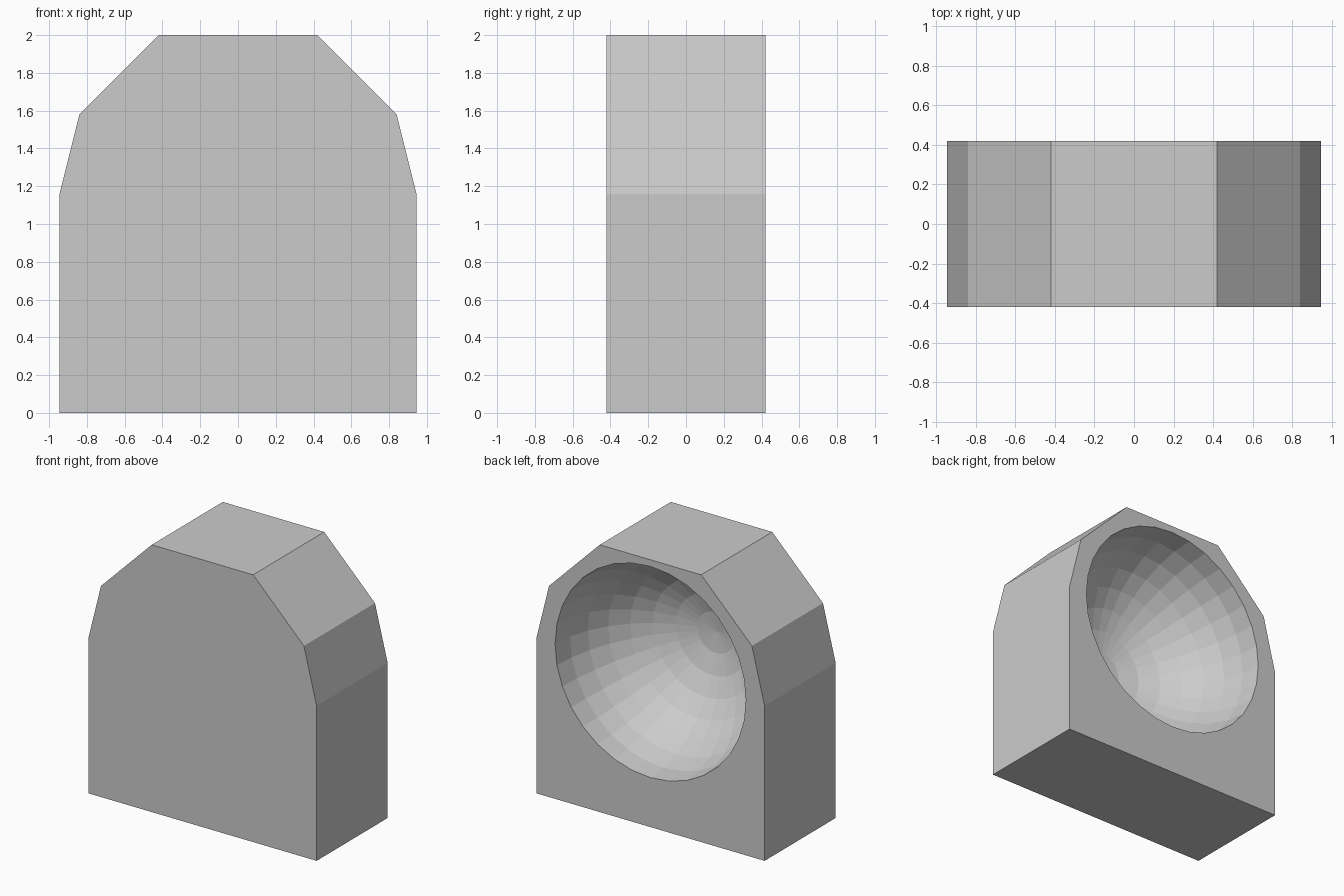
import bpy, bmesh
from math import pi
from mathutils import Matrix

if "Cube" in bpy.data.objects:
    bpy.data.objects.remove(bpy.data.objects["Cube"])

HALF_DEPTH = 0.42
RADIUS, CENTRE_Z = 0.79, 1.16


def add_object(name, bm):
    bmesh.ops.recalc_face_normals(bm, faces=bm.faces)
    mesh = bpy.data.meshes.new(name)
    bm.to_mesh(mesh)
    bm.free()
    obj = bpy.data.objects.new(name, mesh)
    bpy.context.collection.objects.link(obj)
    return obj


# Block: chamfered arch outline, extruded front to back
right_side = [(0.945, 0), (0.945, 1.16), (0.84, 1.58), (0.42, 2)]
outline = right_side + [(-x, z) for x, z in reversed(right_side)]
bm = bmesh.new()
front = bm.faces.new([bm.verts.new((x, -HALF_DEPTH, z)) for x, z in outline])
ext = bmesh.ops.extrude_face_region(bm, geom=[front], use_keep_orig=True)
new_verts = [g for g in ext["geom"] if isinstance(g, bmesh.types.BMVert)]
bmesh.ops.translate(bm, vec=(0, 2 * HALF_DEPTH, 0), verts=new_verts)
block = add_object("hollowed_block", bm)

# Cutter: half sphere bulging to the front, rim extended out past the back face
bm = bmesh.new()
bmesh.ops.create_uvsphere(bm, u_segments=32, v_segments=16, radius=RADIUS,
                          matrix=Matrix.Rotation(pi / 2, 4, 'X'))
bmesh.ops.delete(bm, geom=[v for v in bm.verts if v.co.y > 0.001], context='VERTS')
rim = [e for e in bm.edges if e.is_boundary]
ext = bmesh.ops.extrude_edge_only(bm, edges=rim)
lip = [g for g in ext["geom"] if isinstance(g, bmesh.types.BMVert)]
bmesh.ops.translate(bm, vec=(0, 0.3, 0), verts=lip)
bmesh.ops.holes_fill(bm, edges=[e for e in bm.edges if e.is_boundary], sides=0)
bmesh.ops.translate(bm, vec=(0, HALF_DEPTH, CENTRE_Z), verts=bm.verts)
cutter = add_object("bowl_cutter", bm)
cutter.hide_render = True

# Carve the round bowl into the back
mod = block.modifiers.new("bowl", 'BOOLEAN')
mod.operation = 'DIFFERENCE'
mod.solver = 'EXACT'
mod.object = cutter
bpy.context.view_layer.objects.active = block
block.select_set(True)
bpy.ops.object.modifier_apply(modifier=mod.name)
bpy.data.objects.remove(cutter)
